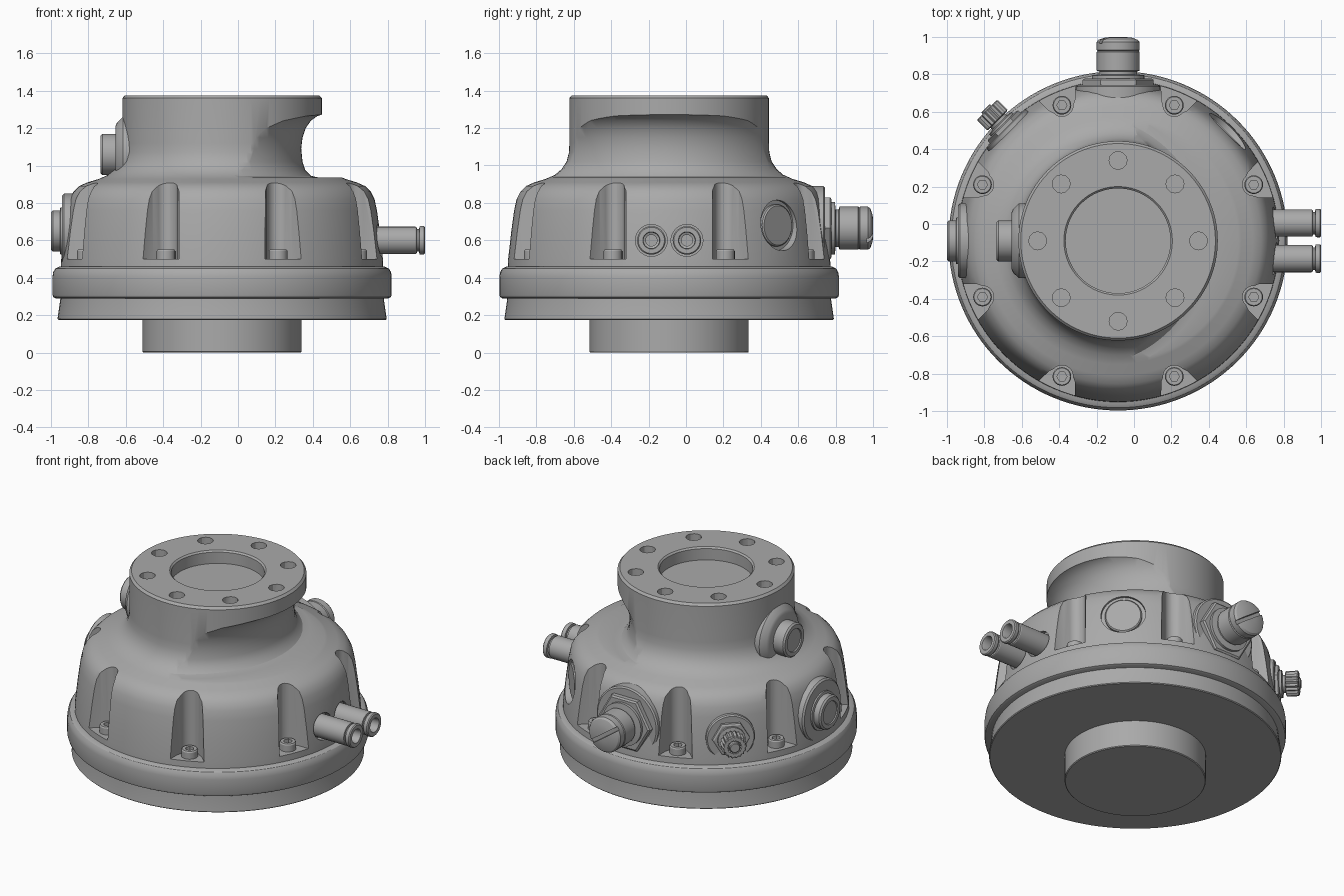
import bpy, bmesh, math
from mathutils import Vector, Matrix

cube = bpy.data.objects.get("Cube")
if cube:
    bpy.data.objects.remove(cube)

CX, CY = -0.085, -0.09
UP = Vector((0, 0, 1))

grey = bpy.data.materials.new("machined_grey")
grey.use_nodes = True
grey.diffuse_color = (0.4, 0.4, 0.4, 1)
grey.node_tree.nodes["Principled BSDF"].inputs["Base Color"].default_value = (0.4, 0.4, 0.4, 1)


def finish(name, bm):
    bmesh.ops.remove_doubles(bm, verts=bm.verts, dist=1e-5)
    bmesh.ops.recalc_face_normals(bm, faces=bm.faces)
    mesh = bpy.data.meshes.new(name)
    bm.to_mesh(mesh)
    bm.free()
    obj = bpy.data.objects.new(name, mesh)
    bpy.context.collection.objects.link(obj)
    mesh.materials.append(grey)
    return obj


def lathe(name, profile, origin=(CX, CY, 0), axis=UP, seg=48, closed=False, knurl=1.0):
    """Revolve (radius, height) points; open profiles are capped at both ends."""
    bm = bmesh.new()
    frame = Matrix.Translation(origin) @ Vector(axis).to_track_quat('Z', 'Y').to_matrix().to_4x4()
    rings = []
    for r, h in profile:
        ring = []
        for i in range(seg):
            a = math.tau * i / seg
            k = r * (knurl if i % 2 else 1)
            ring.append(bm.verts.new(frame @ Vector((k * math.cos(a), k * math.sin(a), h))))
        rings.append(ring)
    pairs = list(zip(rings, rings[1:]))
    if closed:
        pairs.append((rings[-1], rings[0]))
    for lo, hi in pairs:
        for i in range(seg):
            j = (i + 1) % seg
            bm.faces.new((lo[i], lo[j], hi[j], hi[i]))
    if not closed:
        bm.faces.new(rings[0])
        bm.faces.new(rings[-1])
    return finish(name, bm)


def prism(name, points, z0, z1, matrix):
    """Extrude a flat outline between two heights."""
    bm = bmesh.new()
    face = bm.faces.new([bm.verts.new((x, y, z0)) for x, y in points])
    top = bmesh.ops.extrude_face_region(bm, geom=[face])
    bmesh.ops.translate(bm, verts=[v for v in top["geom"] if isinstance(v, bmesh.types.BMVert)],
                        vec=(0, 0, z1 - z0))
    bm.transform(matrix)
    return finish(name, bm)


def cut(obj, cutter, operation='DIFFERENCE'):
    cutter.hide_render = True
    mod = obj.modifiers.new("cut", 'BOOLEAN')
    mod.operation, mod.solver, mod.object = operation, 'EXACT', cutter
    bpy.context.view_layer.objects.active = obj
    bpy.ops.object.modifier_apply(modifier=mod.name)
    bpy.data.objects.remove(cutter)


def radial(deg):
    a = math.radians(deg)
    return Vector((math.cos(a), math.sin(a), 0))


def at(deg, dist, z):
    return Vector((CX, CY, z)) + radial(deg) * dist


def fitting(name, deg, z, profile, **kw):
    """Lathed part pointing outward; heights are distances from the main axis."""
    return lathe(name, profile, at(deg, 0, z), radial(deg), **kw)


# Base: stub, skirt and rounded rim
lathe("mounting_stub", [(0.42, 0), (0.425, 0.005), (0.425, 0.2)], seg=96)
lathe("base_skirt", [(0.875, 0.175), (0.88, 0.18), (0.865, 0.285), (0.865, 0.3)], seg=128)
lathe("base_rim", [(0.89, 0.29), (0.903, 0.297), (0.907, 0.31), (0.907, 0.405), (0.903, 0.43),
                   (0.892, 0.449), (0.87, 0.46)], seg=128)

# Housing: bell-shaped body, neck and top flange with a bore
body = lathe("housing", [
    (0.862, 0.45), (0.86, 0.5), (0.843, 0.65), (0.828, 0.76), (0.815, 0.82), (0.795, 0.86),
    (0.765, 0.89), (0.72, 0.91), (0.66, 0.928), (0.61, 0.95), (0.575, 0.98), (0.548, 1.02),
    (0.535, 1.07), (0.533, 1.12), (0.533, 1.36), (0.52, 1.375), (0.29, 1.375), (0.28, 1.365),
    (0.28, 1.29)], seg=128)

# Scooped relief on one side of the neck
scoop = [(0.9, 0.935), (0.72, 0.935), (0.675, 0.945), (0.645, 0.975), (0.63, 1.02), (0.623, 1.09),
         (0.63, 1.15), (0.647, 1.2), (0.675, 1.24), (0.71, 1.265), (0.76, 1.28), (0.9, 1.285)]
cut(body, lathe("scoop_cutter", scoop, (CX - 0.2, CY, 0), seg=128, closed=True))

# Bolt holes in the flange
for k in range(8):
    cut(body, lathe("hole_cutter", [(0.048, 1.3), (0.048, 1.45)], at(45 * k, 0.43, 0), seg=12))

# Bolt pockets and socket head bolts
pocket = [(0.06 * math.cos(math.radians(a)), 0.06 * math.sin(math.radians(a)))
          for a in range(110, 251, 14)]
pocket += [(0.0, -0.075), (0.2, -0.16), (0.2, 0.16), (0.0, 0.075)]
for k in range(8):
    deg = 22.5 + 45 * k
    place = Matrix.Translation(at(deg, 0.785, 0)) @ Matrix.Rotation(math.radians(deg), 4, 'Z')
    cut(body, prism("pocket_cutter", pocket, 0.5, 1.0, place))
    bolt = lathe("pocket_bolt", [(0.05, 0.49), (0.05, 0.542), (0.045, 0.55)], at(deg, 0.785, 0), seg=24)
    cut(bolt, lathe("socket_cutter", [(0.027, 0.52), (0.027, 0.6)], at(deg, 0.785, 0), seg=6))

# Flat seat and round blanking plug
cut(body, fitting("seat_cutter", 45, 0.68, [(0.135, 0.8), (0.135, 1.0)]))
fitting("blanking_plug", 45, 0.68, [(0.112, 0.78), (0.112, 0.815), (0.105, 0.822)])

# Pair of hose fittings
for y in (-0.185, 0.005):
    cut(body, lathe("port_cutter", [(0.085, 0.72), (0.085, 1.0)], (0, y, 0.6), (1, 0, 0)))
    lathe("hose_fitting", [
        (0.073, 0.65), (0.073, 0.95), (0.07, 0.955), (0.06, 0.957), (0.06, 0.968), (0.074, 0.97),
        (0.076, 0.978), (0.076, 0.994), (0.07, 1.0), (0.046, 1.0), (0.042, 0.99), (0.042, 0.93),
        (0.03, 0.925), (0.03, 0.85)], (0, y, 0.6), (1, 0, 0))

# Rear plug: boss, hex nut, collar and slotted cap
fitting("rear_boss", 90, 0.665, [(0.225, 0.68), (0.225, 0.825), (0.215, 0.832)], seg=64)
fitting("rear_hex_nut", 90, 0.665, [(0.19, 0.82), (0.19, 0.86), (0.178, 0.868)], seg=6)
cap = fitting("rear_cap", 90, 0.665, [
    (0.14, 0.86), (0.14, 0.885), (0.1, 0.89), (0.1, 0.905), (0.115, 0.91), (0.115, 1.01),
    (0.11, 1.015), (0.115, 1.02), (0.115, 1.062), (0.105, 1.075), (0.07, 1.087), (0.03, 1.09)])
slot = [(-0.2, -0.012), (0.2, -0.012), (0.2, 0.012), (-0.2, 0.012)]
turn = Matrix.Translation(at(90, 0, 0.665)) @ radial(90).to_track_quat('Z', 'Y').to_matrix().to_4x4()
cut(cap, prism("slot_cutter", slot, 1.055, 1.2, turn @ Matrix.Rotation(math.radians(35), 4, 'Z')))

# Valve with knurled knob
fitting("valve_seat", 135, 0.63, [(0.15, 0.72), (0.15, 0.845), (0.142, 0.852)])
fitting("valve_nut", 135, 0.63, [(0.115, 0.84), (0.115, 0.87), (0.105, 0.876)], seg=6)
fitting("valve_stem", 135, 0.63, [(0.085, 0.87), (0.085, 0.89), (0.055, 0.895), (0.055, 0.93)], seg=32)
fitting("valve_knob", 135, 0.63, [(0.07, 0.91), (0.077, 0.915), (0.077, 0.985), (0.07, 0.992),
                                  (0.045, 0.992), (0.04, 0.975)], seg=36, knurl=0.88)
fitting("valve_tip", 135, 0.63, [(0.033, 0.96), (0.033, 0.998), (0.028, 1.003)], seg=16)

# Two side caps on raised bosses
fitting("lower_boss", 180, 0.65, [(0.2, 0.65), (0.2, 0.845), (0.19, 0.855)], seg=64)
fitting("lower_cap", 180, 0.65, [(0.125, 0.85), (0.125, 0.865), (0.11, 0.868), (0.11, 0.905),
                                 (0.1, 0.915), (0.075, 0.915), (0.072, 0.908)])
fitting("upper_boss", 180, 1.06, [(0.2, 0.42), (0.2, 0.53), (0.17, 0.562), (0.15, 0.57)], seg=64)
fitting("upper_cap", 180, 1.06, [(0.11, 0.56), (0.11, 0.64), (0.1, 0.65), (0.075, 0.65), (0.072, 0.643)])

# Smooth shading with sharp edges kept
bpy.ops.object.select_all(action='DESELECT')
for obj in bpy.context.collection.objects:
    if obj.type == 'MESH' and grey.name in obj.data.materials:
        obj.select_set(True)
        bpy.context.view_layer.objects.active = obj
bpy.ops.object.shade_smooth_by_angle(angle=math.radians(30))
